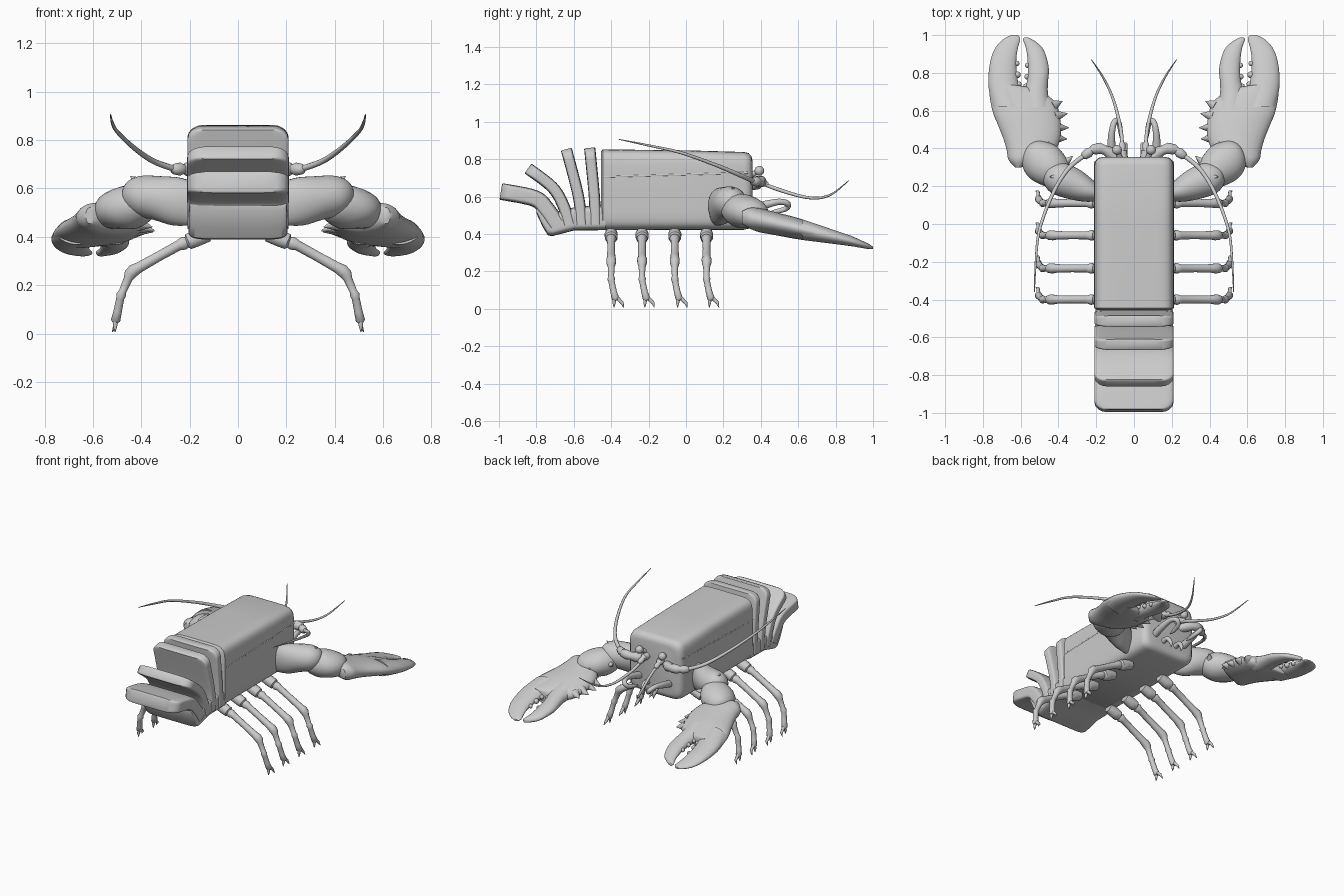
import bpy, bmesh
from math import sin, cos, pi, copysign
from mathutils import Vector as V

X, Y, Z = V((1, 0, 0)), V((0, 1, 0)), V((0, 0, 1))


def finish(name, bm, mirror):
    bmesh.ops.recalc_face_normals(bm, faces=bm.faces)
    me = bpy.data.meshes.new(name)
    bm.to_mesh(me)
    bm.free()
    ob = bpy.data.objects.new(name, me)
    bpy.context.collection.objects.link(ob)
    if mirror:
        ob.modifiers.new("mirror", 'MIRROR').use_mirror_merge = False
    bpy.ops.object.select_all(action='DESELECT')
    bpy.context.view_layer.objects.active = ob
    ob.select_set(True)
    bpy.ops.object.shade_smooth_by_angle(angle=0.8)
    return ob


def catmull(rows, n):
    out = []
    for i in range(len(rows) - 1):
        a, b, c, d = (rows[min(max(i + k, 0), len(rows) - 1)] for k in (-1, 0, 1, 2))
        for s in range(n):
            t = s / n
            out.append([q + .5 * t * (r - p + t * (2*p - 5*q + 4*r - u + t * (3*(q - r) + u - p)))
                        for p, q, r, u in zip(a, b, c, d)])
    return out + [list(rows[-1])]


def loft(name, rows, sub=1, seg=16, axis=None, up=Z, power=2, mirror=True):
    """Skin (super)elliptic sections; a row is x, y, z, side radius, up radius."""
    rows = catmull([r if len(r) == 5 else (*r, r[3]) for r in rows], sub)
    pts = [V(r[:3]) for r in rows]
    bm = bmesh.new()
    rings = []
    for i, (p, r) in enumerate(zip(pts, rows)):
        t = axis or (pts[min(i + 1, len(pts) - 1)] - pts[max(i - 1, 0)]).normalized()
        side = t.cross(up).normalized()
        v = side.cross(t)
        ring = []
        for k in range(seg):
            c, s = cos(2*pi*(k + .5)/seg), sin(2*pi*(k + .5)/seg)
            c, s = (copysign(abs(q) ** (2 / power), q) for q in (c, s))
            ring.append(bm.verts.new(p + side*c*max(r[3], .001) + v*s*max(r[4], .001)))
        rings.append(ring)
    for a, b in zip(rings, rings[1:]):
        for k in range(seg):
            bm.faces.new((a[k], a[(k+1) % seg], b[(k+1) % seg], b[k]))
    bm.faces.new(rings[0])
    bm.faces.new(rings[-1])
    return finish(name, bm, mirror)


def ball(name, p, r):
    bm = bmesh.new()
    bmesh.ops.create_uvsphere(bm, u_segments=16, v_segments=10, radius=r)
    bmesh.ops.translate(bm, verts=bm.verts, vec=V(p))
    finish(name, bm, True)


# Boxy body shell and the slight ridge along its sides
loft("body", [(0, -.455, .635, .195, .205), (0, -.445, .636, .21, .216), (0, 0, .634, .21, .213),
              (0, .31, .63, .21, .208), (0, .335, .63, .204, .202), (0, .35, .63, .188, .186),
              (0, .355, .63, .165, .165)], seg=64, axis=Y, power=7, mirror=False)
loft("side_ridge", [(.206, -.445, .705, .006), (.206, .33, .727, .006)], seg=8)

# Tail base and its curled plates
loft("tail_base", [(0, -.43, .49, .205, .07), (0, -.6, .48, .205, .062), (0, -.715, .45, .205, .062),
                   (0, -.738, .452, .203, .06), (0, -.765, .49, .203, .055), (0, -.80, .545, .2, .035)],
     seg=48, axis=Y, power=6, mirror=False)
plates = [
    ([(-.485, .45), (-.49, .6), (-.515, .86)], .03),
    ([(-.56, .45), (-.575, .6), (-.64, .853)], .03),
    ([(-.625, .45), (-.655, .55), (-.715, .65), (-.845, .75)], .032),
    ([(-.69, .45), (-.745, .53), (-.81, .59), (-.99, .627)], .045),
]
for i, (path, th) in enumerate(plates):
    rows = catmull([(0, y, z, th, .21) for y, z in path], 6)
    tip, prev = V(rows[-1][:3]), V(rows[-3][:3])
    d = (tip - prev).normalized()
    rows = [r for r in rows if (V(r[:3]) - tip).length > .06]
    for back, w in ((.05, .21), (.03, .204), (.014, .19), (.004, .172), (0, .155)):
        rows.append((*(tip - d * back), th * (.85 if back == 0 else 1), w))
    loft(f"tail_plate_{i+1}", rows, seg=48, up=X, power=7, mirror=False)

# Four pairs of walking legs with forked feet
leg = [(.12, 0, .41, .03), (.17, 0, .395, .036), (.205, 0, .38, .034), (.212, 0, .377, .024),
       (.225, 0, .373, .029), (.245, 0, .365, .022), (.33, 0, .318, .021), (.41, 0, .273, .023),
       (.43, 0, .262, .027), (.447, 0, .245, .026), (.455, 0, .225, .019), (.478, 0, .172, .016),
       (.483, 0, .16, .021), (.487, .002, .145, .017), (.498, .013, .09, .018),
       (.506, .023, .055, .02), (.507, .026, .045, .012)]
for i, y0 in enumerate((.11, -.06, -.235, -.40)):
    loft(f"walking_leg_{i+1}", [(x, y0 + y, z, r) for x, y, z, r in leg], seg=12, up=Y)
    for k, (dx, dy) in enumerate(((.0, .015), (.012, .06))):
        loft(f"foot_{i+1}_{k+1}", [(.506, y0 + .02 + k*.01, .06, .012), (.508, y0 + dy, .03, .009),
                                   (.508 + dx, y0 + dy + .006*k, .007, .002)], seg=8, up=Y)

# Claw arms
loft("upper_arm", [(.17, .155, .53, .035, .085), (.25, .18, .545, .065, .1), (.33, .215, .56, .085, .092),
                   (.41, .245, .57, .085, .082), (.46, .265, .57, .05, .05), (.475, .27, .57, .01, .01)],
     sub=4, seg=24)
loft("forearm", [(.36, .225, .53, .02, .02), (.38, .24, .53, .07, .06), (.43, .285, .525, .1, .09),
                 (.49, .335, .515, .11, .085), (.54, .385, .5, .075, .065), (.56, .40, .49, .02, .02)],
     sub=4, seg=24)
ball("wrist", (.56, .37, .485), .055)


# Claws: sections listed as y, inner x, outer x; height follows the downward slope
def lerp(table, y):
    for (a, p), (b, q) in zip(table, table[1:]):
        if y <= b:
            return p + (q - p) * (y - a) / (b - a)
    return table[-1][1]


mid = [(.28, .49), (.35, .483), (.6, .428), (.88, .363), (1.0, .326)]
half = [(.28, .02), (.31, .04), (.36, .066), (.6, .058), (.88, .028), (.97, .016), (1.0, .006)]


def claw_part(name, table):
    loft(name, [((a + b)/2, y, lerp(mid, y), (b - a)/2, lerp(half, y)) for y, a, b in table],
         sub=3, seg=24, axis=Y)


claw_part("claw_palm", [(.30, .595, .63), (.34, .52, .665), (.39, .42, .675), (.45, .39, .692),
                        (.52, .385, .72), (.58, .395, .745), (.64, .41, .76), (.69, .47, .765),
                        (.72, .53, .75), (.735, .62, .70)])
claw_part("claw_fixed_finger", [(.62, .57, .75), (.72, .605, .77), (.8, .62, .77), (.88, .622, .757),
                                (.94, .612, .73), (.98, .602, .69), (1.0, .615, .65)])
claw_part("claw_moving_finger", [(.62, .44, .59), (.69, .455, .585), (.75, .455, .568), (.82, .45, .562),
                                 (.89, .465, .566), (.94, .49, .575), (.975, .535, .588), (.988, .565, .58)])
for i, (x, y, r) in enumerate(((.61, .74, .015), (.618, .79, .018), (.62, .85, .014),
                               (.572, .73, .014), (.565, .78, .015), (.563, .84, .014))):
    ball(f"claw_tooth_{i+1}", (x, y, lerp(mid, y)), r)

# Spines on the inner edge of claw and forearm
spines = [((.43, .625, .425), (.38, .65, .415)), ((.42, .57, .435), (.352, .585, .42)),
          ((.42, .51, .445), (.345, .51, .425)), ((.42, .455, .455), (.355, .45, .44)),
          ((.46, .405, .47), (.405, .395, .46)), ((.47, .38, .51), (.45, .435, .52)),
          ((.38, .31, .53), (.325, .36, .55)), ((.38, .25, .61), (.445, .25, .65))]
for i, (a, b) in enumerate(spines):
    loft(f"spine_{i+1}", [(*a, .034), (*b, .002)], seg=10)

# Long antennae with jointed bases, short antennae, eyes and mouth legs
loft("antenna_base", [(.09, .34, .66, .028), (.13, .38, .67, .033), (.155, .392, .675, .025),
                      (.18, .40, .68, .031), (.215, .395, .68, .028), (.225, .388, .68, .02),
                      (.24, .378, .68, .027), (.265, .36, .68, .022), (.275, .352, .682, .01)], seg=14)
loft("long_antenna", [(.26, .365, .68, .013), (.35, .29, .713, .012), (.43, .16, .768, .01),
                      (.5, -.03, .835, .008), (.52, -.2, .873, .006), (.527, -.36, .906, .002)], sub=8, seg=10)
loft("short_antenna_base", [(.055, .34, .69, .022), (.06, .385, .685, .024), (.062, .39, .683, .016),
                            (.063, .42, .67, .018), (.064, .44, .665, .008)], seg=12)
loft("short_antenna", [(.06, .36, .69, .01), (.07, .5, .635, .01), (.11, .66, .593, .008),
                       (.16, .77, .608, .006), (.225, .87, .685, .002)], sub=8, seg=10)
loft("eye_stalk", [(.07, .34, .71, .016), (.088, .385, .735, .014)], seg=10)
ball("eye", (.09, .392, .737), .026)
loft("mouth_leg", [(.115, .33, .53, .024), (.12, .42, .555, .022), (.115, .5, .572, .017),
                   (.1, .545, .56, .016), (.08, .535, .535, .014), (.07, .48, .52, .012),
                   (.068, .44, .515, .003)], sub=4, seg=12)
loft("mouth_feeler", [(.05, .33, .5, .018), (.05, .39, .51, .016), (.045, .42, .47, .012),
                      (.04, .42, .44, .003)], sub=3, seg=10, up=X)
